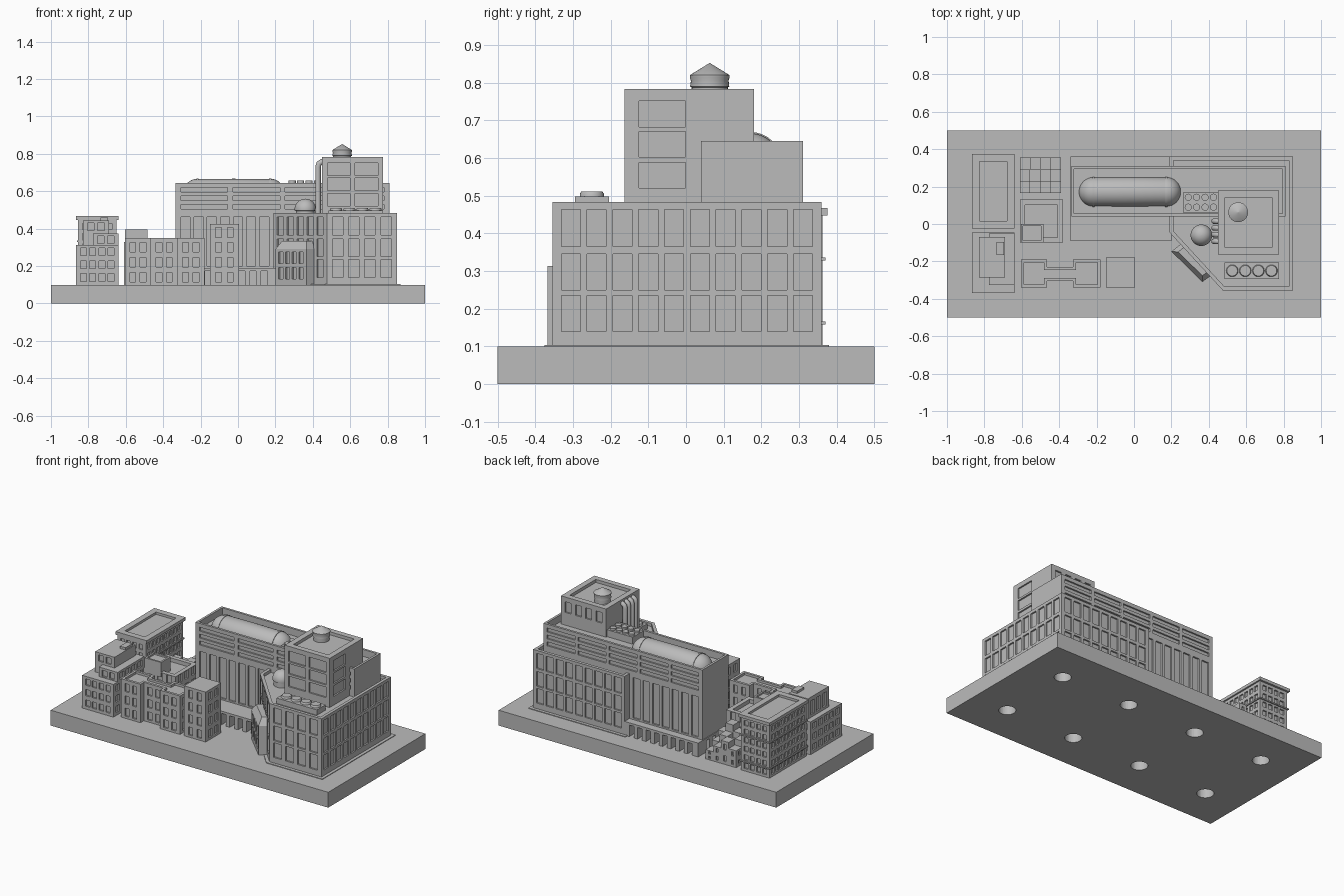
import bpy, bmesh, math
from mathutils import Matrix, Vector

if "Cube" in bpy.data.objects:
    bpy.data.objects.remove(bpy.data.objects["Cube"])

stone = bpy.data.materials.new("stone_grey")
stone.use_nodes = True
GREY = (0.5, 0.5, 0.5, 1)
stone.diffuse_color = GREY
stone.node_tree.nodes["Principled BSDF"].inputs["Base Color"].default_value = GREY


def make(name, bm, smooth=False):
    bmesh.ops.recalc_face_normals(bm, faces=bm.faces)
    mesh = bpy.data.meshes.new(name)
    bm.to_mesh(mesh)
    bm.free()
    mesh.materials.append(stone)
    ob = bpy.data.objects.new(name, mesh)
    bpy.context.collection.objects.link(ob)
    bpy.ops.object.select_all(action='DESELECT')
    bpy.context.view_layer.objects.active = ob
    ob.select_set(True)
    if smooth:
        bpy.ops.object.shade_smooth_by_angle(angle=math.radians(35))
    return ob


def prism(bm, pts, z0, z1):
    low = [bm.verts.new((x, y, z0)) for x, y in pts]
    high = [bm.verts.new((x, y, z1)) for x, y in pts]
    bm.faces.new(low[::-1])
    bm.faces.new(high)
    for i in range(len(pts)):
        j = (i + 1) % len(pts)
        bm.faces.new((low[i], low[j], high[j], high[i]))


def rect(x0, x1, y0, y1):
    return [(x0, y0), (x1, y0), (x1, y1), (x0, y1)]


def inset(pts, d):
    """Move every edge of a counter-clockwise outline inwards by d."""
    out = []
    for i, p in enumerate(pts):
        p = Vector(p)
        a = (p - Vector(pts[i - 1])).normalized()
        b = (Vector(pts[(i + 1) % len(pts)]) - p).normalized()
        na, nb = Vector((-a.y, a.x)), Vector((-b.y, b.x))
        out.append(tuple(p + (na + nb) * d / (1 + na.dot(nb))))
    return out


def windows(cut, p0, p1, cols, rows, frac=0.65, margin=0.015, depth=0.01):
    """Cutter boxes in a grid along the wall p0-p1."""
    p0, p1 = Vector(p0), Vector(p1)
    d = p1 - p0
    pitch = (d.length - 2 * margin) / cols
    turn = Matrix.Rotation(math.atan2(d.y, d.x), 4, 'Z')
    for c in range(cols):
        q = p0 + d.normalized() * (margin + pitch * (c + 0.5))
        for z0, z1 in rows:
            size = Matrix.Diagonal((pitch * frac, depth * 2, z1 - z0, 1))
            place = Matrix.Translation((q.x, q.y, (z0 + z1) / 2))
            bmesh.ops.create_cube(cut, size=1, matrix=place @ turn @ size)


def floors(z0, z1, n, frac=0.65):
    step = (z1 - z0) / n
    return [(z0 + step * (i + 0.5 - frac / 2), z0 + step * (i + 0.5 + frac / 2)) for i in range(n)]


def block(name, pts, z0, z1, walls=(), roof=None, extra=None):
    """Prism with windows on given edges: (edge, columns, rows, options)."""
    bm, cut = bmesh.new(), bmesh.new()
    prism(bm, pts, z0, z1)
    for edge, cols, rows, *opt in walls:
        windows(cut, pts[edge], pts[(edge + 1) % len(pts)], cols, rows, **(opt[0] if opt else {}))
    if roof:
        prism(cut, inset(pts, roof[0]), z1 - roof[1], z1 + 0.05)
    if extra:
        extra(cut)
    used = len(cut.verts) > 0
    ob = make(name, bm)
    if not used:
        cut.free()
        return ob
    cutter = make(name + "_cutter", cut)
    cutter.hide_render = True
    mod = ob.modifiers.new("cut", 'BOOLEAN')
    mod.operation, mod.solver, mod.object = 'DIFFERENCE', 'EXACT', cutter
    bpy.context.view_layer.objects.active = ob
    bpy.ops.object.modifier_apply(modifier="cut")
    bpy.data.objects.remove(cutter)
    return ob


def lathe(name, x, y, profile, n=32):
    """Turned solid from (radius, z) rings."""
    bm = bmesh.new()
    rings = [[bm.verts.new((x + r * math.cos(math.tau * i / n), y + r * math.sin(math.tau * i / n), z))
              for i in range(n)] for r, z in profile]
    for a, b in zip(rings, rings[1:]):
        for i in range(n):
            j = (i + 1) % n
            bm.faces.new((a[i], a[j], b[j], b[i]))
    bm.faces.new(rings[0][::-1])
    bm.faces.new(rings[-1])
    return make(name, bm, True)


# base with round sockets underneath
def sockets(cut):
    for x in (-0.75, -0.25, 0.25, 0.75):
        for y in (-0.25, 0.25):
            bmesh.ops.create_cone(cut, cap_ends=True, segments=32, radius1=0.05, radius2=0.05,
                                  depth=0.12, matrix=Matrix.Translation((x, y, 0)))
block("base", rect(-1, 1, -0.5, 0.5), 0, 0.1, extra=sockets)

# corner wing with its cut-off corner, on a thin pavement
wing = [(0.19, -0.045), (0.475, -0.355), (0.85, -0.355), (0.85, 0.36), (0.19, 0.36)]
rows = [(0.14, 0.235), (0.25, 0.345), (0.365, 0.463)]
block("pavement", inset(wing, -0.02), 0.095, 0.104)
block("wing", wing, 0.1, 0.483,
      [(0, 5, rows), (1, 4, rows), (2, 10, rows, {"frac": 0.74}), (3, 9, rows, {"frac": 0.74})], (0.02, 0.02))

# arcade under the hall
door = [(0.09, 0.175)]
wide = {"frac": 0.55, "margin": 0.03, "depth": 0.05}
block("arcade", rect(-0.34, 0.2, -0.09, 0.36), 0.1, 0.19,
      [(0, 8, door, wide), (2, 8, door, wide), (3, 5, door, {**wide, "margin": 0.07})])

# long hall: tall windows below, horizontal bands above
bands = [(0.505, 0.53), (0.55, 0.575), (0.595, 0.62)]
tall = [(0.2, 0.463)]
def tall_windows(cut):
    for y in (0.04, 0.31):
        windows(cut, (-0.33, y), (0.19, y), 7, tall, 0.7)
block("hall", rect(-0.335, 0.81, 0.04, 0.31), 0.185, 0.645,
      [(0, 4, bands, {"frac": 0.9}), (2, 5, bands, {"frac": 0.9})], (0.015, 0.045), tall_windows)

# barrel skylight with round ends
bm = bmesh.new()
bmesh.ops.create_uvsphere(bm, u_segments=32, v_segments=16, radius=0.079, matrix=Matrix.Rotation(math.pi / 2, 4, 'Y'))
for v in bm.verts:
    v.co += Vector((-0.022 + math.copysign(0.194, v.co.x) * (abs(v.co.x) > 1e-5), 0.172, 0.588))
make("skylight", bm, True)
for i, x in enumerate((-0.216, 0.172)):
    bm = bmesh.new()
    bmesh.ops.create_cone(bm, cap_ends=True, segments=32, radius1=0.081, radius2=0.081, depth=0.012,
                          matrix=Matrix.Translation((x, 0.172, 0.588)) @ Matrix.Rotation(math.pi / 2, 4, 'Y'))
    make(f"skylight_rim_{i}", bm, True)

# cooling units on the hall and the wing
block("hall_unit", rect(0.265, 0.46, 0.06, 0.17), 0.595, 0.645)
for i in range(8):
    x, y = 0.29 + 0.045 * (i % 4), 0.09 + 0.053 * (i // 4)
    lathe(f"hall_fan_{i}", x, y, [(0.019, 0.64), (0.019, 0.657)], 20)
block("wing_unit", rect(0.485, 0.775, -0.295, -0.205), 0.46, 0.498)
for i in range(4):
    lathe(f"wing_fan_{i}", 0.525 + 0.07 * i, -0.25, [(0.032, 0.49), (0.032, 0.505), (0.028, 0.511)], 24)

# tower, water tank and pipes
rows = [(0.52, 0.588), (0.603, 0.67), (0.683, 0.752)]
tower = rect(0.45, 0.775, -0.163, 0.18)
def tower_side(cut):
    windows(cut, (0.775, -0.128), (0.775, 0.002), 1, rows, 0.95, 0)
    windows(cut, (0.775, 0.18), (0.45, 0.18), 4, rows[2:], 0.6)
block("tower", tower, 0.46, 0.783, [(0, 2, rows, {"frac": 0.83})], (0.037, 0.02), tower_side)
lathe("water_tank", 0.557, 0.063, [(0.048, 0.755), (0.048, 0.788), (0.052, 0.79), (0.05, 0.805),
                                   (0.053, 0.815), (0.053, 0.82), (0.001, 0.852)])
for i in range(4):
    curve = bpy.data.curves.new("pipe", 'CURVE')
    curve.dimensions, curve.bevel_depth, curve.bevel_resolution = '3D', 0.015, 3
    line = curve.splines.new('POLY')
    path = [(0.428, 0.47), (0.428, 0.73), (0.433, 0.748), (0.446, 0.757), (0.47, 0.757)]
    line.points.add(len(path) - 1)
    for p, (x, z) in zip(line.points, path):
        p.co = (x, 0.015 - 0.036 * i, z, 1)
    curve.materials.append(stone)
    bpy.context.collection.objects.link(bpy.data.objects.new(f"pipe_{i}", curve))

# dome beside the tower
arc = [(0.057 * math.cos(a * math.pi / 16) + 0.0005, 0.503 + 0.057 * math.sin(a * math.pi / 16)) for a in range(9)]
lathe("dome", 0.36, -0.06, [(0.05, 0.46), (0.05, 0.495), (0.057, 0.497)] + arc)

# entrance pavilion against the cut-off corner, with a steep roof
porch = [(0.2, -0.147), (0.365, -0.31), (0.42, -0.27), (0.26, -0.1)]
ob = block("entrance", porch, 0.1, 0.29, [(0, 4, floors(0.12, 0.285, 2, 0.75), {"frac": 0.6})])
bm = bmesh.new()
prism(bm, porch, 0.29, 0.335)
for v in bm.verts:
    if v.co.z > 0.3:
        v.co += (Vector((0.311, -0.207, v.co.z)) - v.co) * 0.22 + Vector((0.012, 0.011, 0))
make("entrance_roof", bm)

# small street blocks
rows = floors(0.1, 0.42, 4)
block("corner_house", rect(-0.15, 0.005, -0.34, -0.18), 0.1, 0.425, [(i, 2, rows, {"frac": 0.5}) for i in range(4)])
rows = floors(0.1, 0.34, 3)
twin = [(-0.605, -0.34), (-0.465, -0.34), (-0.465, -0.305), (-0.325, -0.305), (-0.325, -0.34), (-0.18, -0.34),
        (-0.18, -0.19), (-0.325, -0.19), (-0.325, -0.23), (-0.465, -0.23), (-0.465, -0.19), (-0.605, -0.19)]
block("twin_house", twin, 0.1, 0.35, [(i, 2, rows, {"frac": 0.55}) for i in (0, 2, 4, 5, 6, 8, 10, 11)], (0.016, 0.015))
block("court_house", rect(-0.61, -0.38, -0.1, 0.13), 0.1, 0.33,
      [(i, 3, rows, {"frac": 0.5}) for i in range(4)], (0.028, 0.025))
block("court_penthouse", rect(-0.605, -0.485, -0.1, 0.0), 0.3, 0.395, (), (0.012, 0.01))

# terraced house stepping down to the back
steps = [[0.29, 0.26, 0.3, 0.24], [0.25, 0.22, 0.25, 0.2], [0.21, 0.25, 0.2, 0.16]]
for r, line in enumerate(steps):
    for c, top in enumerate(line):
        x, y = -0.61 + 0.055 * c, 0.165 + 0.0633 * r
        block(f"terrace_{r}_{c}", rect(x, x + 0.055, y, y + 0.0633), 0.1, top,
              [(e, 1, floors(0.1, top, 2, 0.5), {"frac": 0.6}) for e, on in ((1, c == 3), (2, r == 2), (3, c == 0)) if on])

# tall back house with cornice and ledges
rows = floors(0.105, 0.44, 6, 0.6)
block("back_house", rect(-0.855, -0.65, -0.02, 0.362), 0.1, 0.45,
      [(0, 4, rows), (1, 8, rows), (2, 4, rows), (3, 8, rows)])
block("back_house_cornice", rect(-0.865, -0.64, -0.025, 0.375), 0.447, 0.467, (), (0.04, 0.015))
for i, z in enumerate((0.158, 0.328)):
    block(f"back_house_ledge_{i}", rect(-0.862, -0.643, -0.024, 0.37), z, z + 0.008)

# stepped front house
rows = floors(0.105, 0.31, 3, 0.6)
block("front_house", rect(-0.865, -0.64, -0.368, -0.045), 0.1, 0.313,
      [(0, 4, rows), (1, 5, rows), (2, 4, rows), (3, 5, rows)])
block("front_house_middle", rect(-0.775, -0.64, -0.325, -0.05), 0.3, 0.375,
      [(0, 2, [(0.32, 0.36)]), (1, 4, [(0.32, 0.36)])])
block("front_house_top", rect(-0.83, -0.69, -0.285, -0.07), 0.3, 0.445, [(0, 2, [(0.39, 0.43)]), (3, 3, [(0.33, 0.42)])])
block("front_house_hut", rect(-0.735, -0.695, -0.165, -0.095), 0.43, 0.46)
